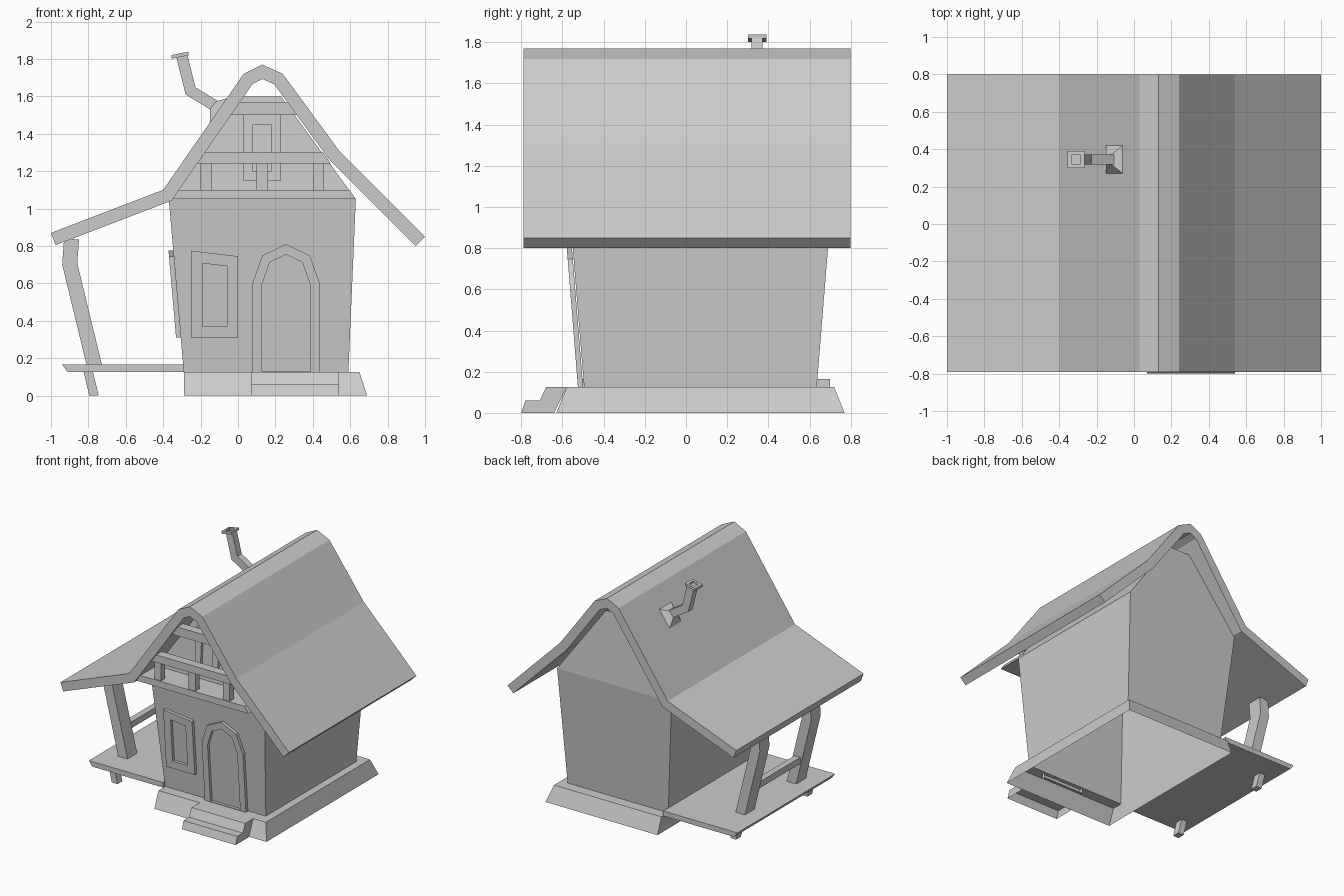
import bpy, bmesh
from math import sin, cos, pi
from mathutils import Vector

FLOOR = .125    # top of the foundation
EAVE = 1.05     # top of the straight walls
RIDGE_X = .13   # centre of the gable
MIDDLE_Y = .07  # centre of the house from front to back

cube = bpy.data.objects.get("Cube")
if cube:
    bpy.data.objects.remove(cube, do_unlink=True)

colour = (.6, .6, .6, 1)
grey = bpy.data.materials.new("plain_grey")
grey.use_nodes = True
grey.diffuse_color = colour
grey.node_tree.nodes["Principled BSDF"].inputs["Base Color"].default_value = colour


def loft(name, rings, start=True, end=True, open_sides=()):
    """Skin matching rings of points; optionally cap the ends and leave some sides open."""
    bm = bmesh.new()
    loops = [[bm.verts.new(point) for point in ring] for ring in rings]
    count = len(loops[0])
    for lower, upper in zip(loops, loops[1:]):
        for i in range(count):
            if i not in open_sides:
                j = (i + 1) % count
                bm.faces.new((lower[i], lower[j], upper[j], upper[i]))
    if start:
        bm.faces.new(loops[0][::-1])
    if end:
        bm.faces.new(loops[-1])
    bmesh.ops.recalc_face_normals(bm, faces=bm.faces[:])
    mesh = bpy.data.meshes.new(name)
    bm.to_mesh(mesh)
    bm.free()
    mesh.materials.append(grey)
    bpy.context.collection.objects.link(bpy.data.objects.new(name, mesh))


def rect(x, y, width, depth, z, slope=0):
    """Rectangle about a centre, rising along x by the slope."""
    corners = ((-width, -depth), (width, -depth), (width, depth), (-width, depth))
    return [(x + dx / 2, y + dy / 2, z + slope * dx / 2) for dx, dy in corners]


def prism(name, outline, front, back):
    """Extrude an (x, z) outline along y."""
    loft(name, [[(x, y, z) for x, z in outline] for y in (front, back)])


def offset(path, distance, closed=False):
    """Shift a path to its left, keeping the corners mitred."""
    points = [Vector(p) for p in path]
    last = len(points) - 1
    shifted = []
    for i, point in enumerate(points):
        directions = []
        if closed or i > 0:
            directions.append(point - points[i - 1])
        if closed or i < last:
            directions.append(points[(i + 1) % len(points)] - point)
        normals = [Vector((-d.y, d.x)).normalized() for d in directions]
        mitre = sum(normals, Vector((0, 0))).normalized()
        shifted.append(point + mitre * distance / mitre.dot(normals[0]))
    return shifted


def ribbon(name, path, thickness, front, back):
    """Extruded strip with the path as its left edge."""
    prism(name, path + offset(path, -thickness)[::-1], front, back)


def frame(name, outer, border, place):
    """Raised frame around a set-back pane, placed on a leaning wall."""
    inner = offset(outer, border, closed=True)
    front = .025
    layers = ((outer, 0), (outer, front), (inner, front), (inner, .003))
    loft(name, [[place(u, z, out) for u, z in outline] for outline, out in layers], start=False)


def gable_beam(name, bottom, top, front, back):
    """Beam whose ends follow the two slopes of the gable."""
    def half(z):
        return .5 - .7 * (z - EAVE)
    ends = ((-half(bottom), bottom), (half(bottom), bottom), (half(top), top), (-half(top), top))
    prism(name, [(RIDGE_X + x, z) for x, z in ends], front, back)


# Where a point on each wall lies, with its distance out from the wall
def on_front(u, z, out):
    return (u, -.5 - .08 * (z - FLOOR) - out, z)


def on_gable(u, z, out):
    return (u, -.57 + .07 * (z - EAVE) - out, z)


def on_right_side(u, z, out):
    return (-.29 - .087 * (z - FLOOR) - out, -.415 - u, z)


# Hollow shell: foundation skirt, ledge, leaning walls and gables
loft("house_walls", [
    rect(.2, MIDDLE_Y, .98, 1.4, 0),
    rect(.18, MIDDLE_Y, .94, 1.3, FLOOR),
    rect(.15, MIDDLE_Y, .88, 1.13, FLOOR),
    rect(RIDGE_X, MIDDLE_Y, 1, 1.28, EAVE),
    rect(RIDGE_X, MIDDLE_Y, .2, 1.2, 1.6)], start=False, end=False)

# Bent roof slab
roof_top = [(-1, .87), (-.4, 1.1), (.03, 1.72), (RIDGE_X, 1.77), (.24, 1.72), (.54, 1.31), (1, .85)]
ribbon("roof", roof_top, .07, -.79, .8)

# Front steps, open underneath
step_profile = [(-.8, 0), (-.78, .06), (-.71, .06), (-.68, FLOOR), (-.58, FLOOR), (-.64, 0)]
loft("front_steps", [[(x, y, z) for y, z in step_profile] for x in (.07, .54)], open_sides=(4, 5))

# Arched door
door_x, door_half = .257, .18
door = [(door_x - door_half, .08), (door_x + door_half, .08)]
for i in range(5):
    angle = i * pi / 4
    door.append((door_x + door_half * cos(angle), .6 + .21 * sin(angle)))
frame("door", door, .05, on_front)

# Windows
window = [(-.25, .31), (0, .31), (0, .745), (-.25, .775)]
frame("front_window", window, .06, on_front)
frame("side_window", window, .06, on_right_side)
frame("gable_window", [(.03, 1.15), (.23, 1.15), (.23, 1.5), (.03, 1.5)], .05, on_gable)

# Balcony and gable beams
beam_front, beam_back = -.77, -.7
gable_beam("balcony_floor", EAVE, 1.1, beam_front, -.55)
gable_beam("balcony_rail", 1.24, 1.3, beam_front, beam_back)
gable_beam("collar_beam", 1.5, 1.57, beam_front, beam_back)
for name, shift in (("right", -.3), ("middle", 0), ("left", .3)):
    foot = [rect(RIDGE_X + shift, -.735, .06, .05, z) for z in (1.1, 1.24)]
    loft(f"{name}_balcony_post", foot)

# Side porch with crooked posts
porch_y, deck_length = .09, 1.22
loft("porch_deck", [
    rect(-.6, porch_y, .62, deck_length, FLOOR),
    rect(-.615, porch_y, .65, deck_length, .165)])
for name, post_y, foot_y in (("front", -.28, -.41), ("back", .36, .48)):
    post_path = [(-.8, FLOOR), (-.94, .7), (-.93, .84)]
    ribbon(f"{name}_porch_post", post_path, .08, post_y - .06, post_y + .06)
    loft(f"{name}_porch_foot", [
        rect(-.77, foot_y, .05, .06, 0),
        rect(-.8, foot_y, .05, .06, FLOOR)])
loft("porch_rail", [rect(-.82, .04, .05, .6, z) for z in (.335, .385)])

# Crooked chimney: flared base, bent pipe and hollow cap
chimney_y = .345
roof_slope = 1.44
loft("chimney_base", [
    rect(-.105, chimney_y, .09, .15, 1.525, roof_slope),
    rect(-.135, chimney_y, .03, .055, 1.55, roof_slope)])
pipe_path = [(-.1, 1.5), (-.28, 1.61), (-.33, 1.81)]
ribbon("chimney_pipe", pipe_path, .06, chimney_y - .027, chimney_y + .027)
cap_x, cap_tilt = -.31, .2
cap_layers = ((.09, 1.81), (.09, 1.83), (.05, 1.83), (.05, 1.815))
loft("chimney_cap", [rect(cap_x, chimney_y, size, size, z, cap_tilt) for size, z in cap_layers])
